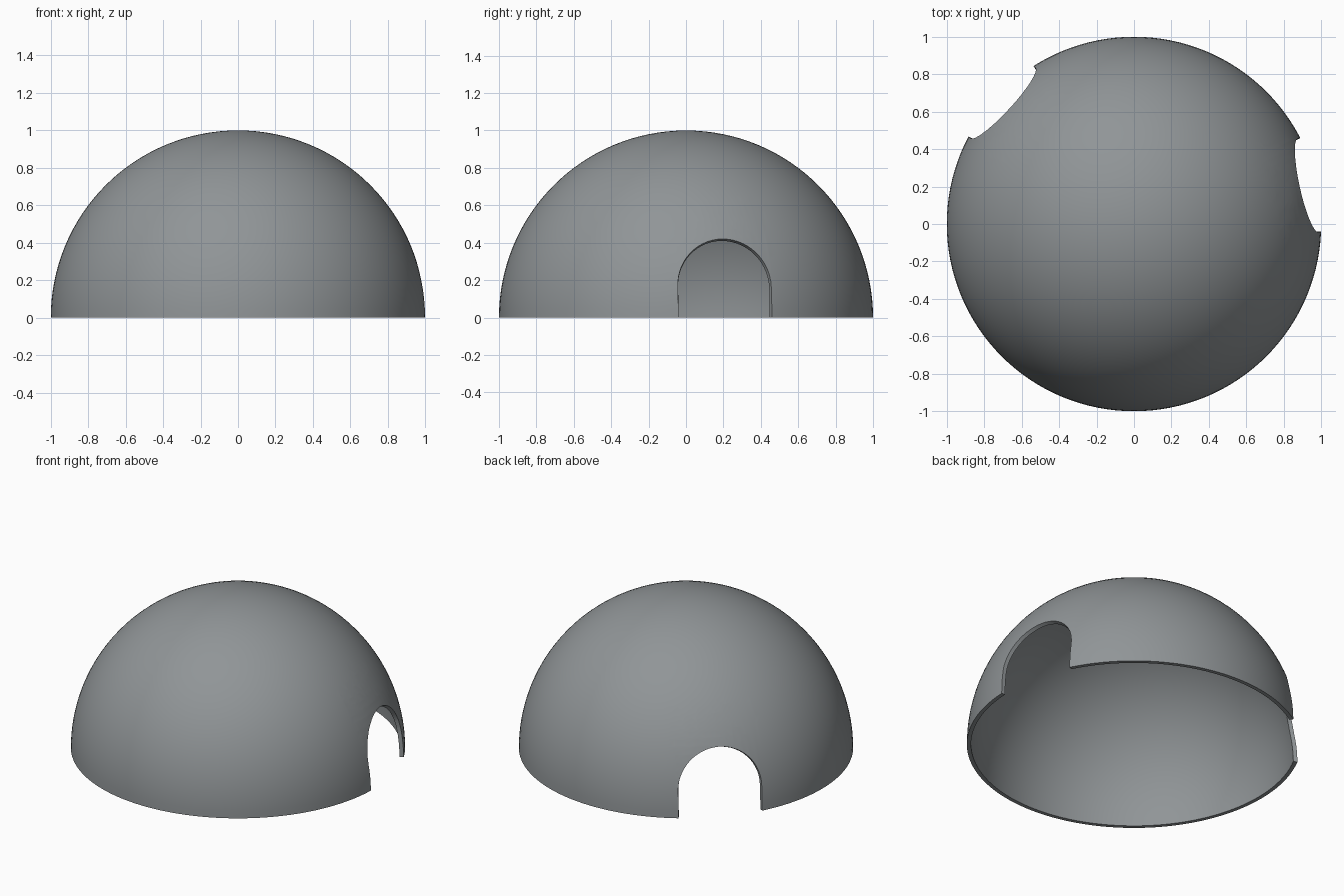
import bpy, bmesh, math
from mathutils import Vector

if "Cube" in bpy.data.objects:
    bpy.data.objects.remove(bpy.data.objects["Cube"])

THICK = 0.025              # shell thickness
HALF_W, TOP = 0.256, 0.42  # doorway half width and height
STEPS = 28                 # segments round each arch

grey = bpy.data.materials.new("slate grey")
grey.diffuse_color = (0.28, 0.30, 0.31, 1)
grey.use_nodes = True
grey.node_tree.nodes["Principled BSDF"].inputs["Base Color"].default_value = grey.diffuse_color


def cut_doorway(bm, angle):
    # Slice the arched outline into the surface plane by plane, then drop the inside
    axis = Vector((math.cos(angle), math.sin(angle), 0))
    side = Vector((-math.sin(angle), math.cos(angle), 0))
    up = Vector((0, 0, 1))
    spring = up * (TOP - HALF_W)
    planes = [(side * HALF_W, side), (side * -HALF_W, -side)]
    for i in range(STEPS):
        a = math.pi * (i + 0.5) / STEPS
        no = side * math.cos(a) + up * math.sin(a)
        planes.append((spring + no * HALF_W * math.cos(math.pi / STEPS / 2), no))

    def inside(done):
        found = []
        for f in bm.faces:
            c = f.calc_center_median()
            if c.dot(axis) > 0.75 and all((c - co).dot(no) < 0 for co, no in done):
                found.append(f)
        return found

    for k, (co, no) in enumerate(planes):
        faces = inside(planes[:k])
        edges = list({e for f in faces for e in f.edges})
        verts = list({v for f in faces for v in f.verts})
        bmesh.ops.bisect_plane(bm, geom=verts + edges + faces, dist=1e-6,
                               plane_co=co, plane_no=no)
    bmesh.ops.delete(bm, geom=inside(planes), context='FACES')


# Outer hemisphere
bm = bmesh.new()
bmesh.ops.create_uvsphere(bm, u_segments=128, v_segments=64, radius=1.0)
bmesh.ops.delete(bm, geom=[v for v in bm.verts if v.co.z < -1e-4], context='VERTS')
for v in bm.verts:
    if abs(v.co.z) < 1e-4:
        v.co.z = 0.0

# Two arched doorways: right side and back left
for degrees in (12.5, 137.3):
    cut_doorway(bm, math.radians(degrees))

# Inner skin, scaled towards the centre, joined to the outer one by a rim
border = [e for e in bm.edges if e.is_boundary]
outer_faces = list(bm.faces)
inner = {v: bm.verts.new(v.co * (1 - THICK)) for v in list(bm.verts)}
for f in outer_faces:
    bm.faces.new([inner[v] for v in reversed(f.verts[:])])
for e in border:
    loop = e.link_loops[0]
    a, b = loop.vert, loop.link_loop_next.vert
    bm.faces.new((b, a, inner[a], inner[b]))

# Smooth surface with crisp rim and doorway edges
bm.normal_update()
for f in bm.faces:
    f.smooth = True
for e in bm.edges:
    if len(e.link_faces) == 2 and e.calc_face_angle(0) > math.radians(35):
        e.smooth = False

mesh = bpy.data.meshes.new("dome_shell")
bm.to_mesh(mesh)
bm.free()
mesh.materials.append(grey)
dome = bpy.data.objects.new("dome_shell", mesh)
bpy.context.collection.objects.link(dome)
